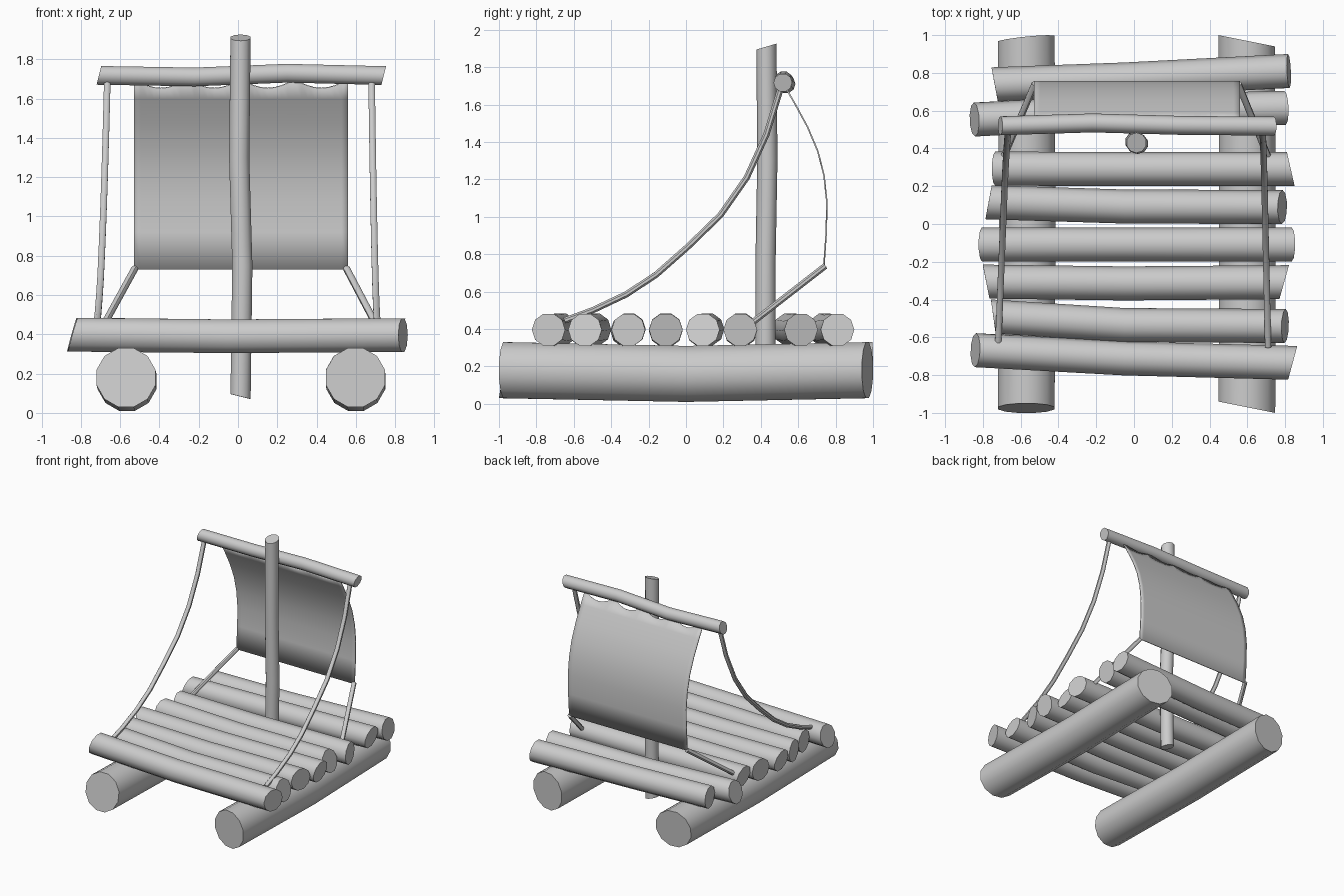
import bpy, bmesh
from math import sin, cos, pi, radians
from mathutils import Vector as V

if "Cube" in bpy.data.objects:
    bpy.data.objects.remove(bpy.data.objects["Cube"])


def finish(name, bm, angle=45):
    bmesh.ops.recalc_face_normals(bm, faces=bm.faces)
    me = bpy.data.meshes.new(name)
    bm.to_mesh(me)
    bm.free()
    ob = bpy.data.objects.new(name, me)
    bpy.context.collection.objects.link(ob)
    bpy.ops.object.select_all(action='DESELECT')
    ob.select_set(True)
    bpy.context.view_layer.objects.active = ob
    bpy.ops.object.shade_smooth_by_angle(angle=radians(angle))
    return ob


def pole(name, pts, r, n, ref, cut0=(0, 0, 0), cut1=(0, 0, 0)):
    """Tube along pts; cut0/cut1 are the slopes of the sawn ends."""
    pts = [V(p) for p in pts]
    bm = bmesh.new()
    rings = []
    last = len(pts) - 1
    for i, p in enumerate(pts):
        t = (pts[min(i + 1, last)] - pts[max(i - 1, 0)]).normalized()
        axis = (pts[-1] - pts[0]).normalized() if i in (0, last) and ref != 'rope' else t
        up = V((1, 0, 0)) if ref == 'rope' else V(ref)
        v = axis.cross(up).normalized()
        u = v.cross(axis)
        cut = V(cut0) if i == 0 else V(cut1) if i == last else V()
        ring = []
        for k in range(n):
            a = 2 * pi * (k + 0.5) / n
            d = (u * cos(a) + v * sin(a)) * r
            ring.append(bm.verts.new(p + d + axis * cut.dot(d)))
        rings.append(ring)
    for a, b in zip(rings, rings[1:]):
        for k in range(n):
            bm.faces.new((a[k], a[(k + 1) % n], b[(k + 1) % n], b[k]))
    bm.faces.new(rings[0])
    bm.faces.new(rings[-1])
    return finish(name, bm)


# Two big floats running front to back
pole("float_left", [(-.57, -.975, .18), (-.565, 0, .16), (-.57, .98, .18)],
     .155, 12, (0, 0, 1), (0, 0, .17), (.1, 0, .08))
pole("float_right", [(.598, -.97, .18), (.6, 0, .16), (.597, .97, .18)],
     .155, 12, (0, 0, 1), (-.2, 0, 0), (-.2, 0, 0))

# Deck logs: left x, left y, right x, right y, mid bend in y, left cut, right cut
deck = [
    (-.84, -.668, .84, -.735, -.01, (0, 0, .28), (0, .23, 0)),
    (-.745, -.49, .80, -.54, -.02, (0, -.17, 0), (0, 0, -.22)),
    (-.783, -.305, .795, -.308, -.008, (0, -.2, 0), (0, .28, 0)),
    (-.805, -.108, .835, -.108, 0, (0, 0, -.2), (0, 0, .2)),
    (-.77, .115, .785, .09, -.01, (0, .17, 0), (0, 0, -.28)),
    (-.735, .293, .83, .29, 0, (0, 0, -.2), (0, -.23, 0)),
    (-.845, .553, .80, .615, .01, (0, 0, .28), (0, 0, .2)),
    (-.738, .74, .82, .81, -.01, (0, -.14, 0), (0, 0, -.12)),
]
for i, (x0, y0, x1, y1, bend, c0, c1) in enumerate(deck):
    pole(f"deck_log_{i + 1}",
         [(x0, y0, .398), (-.05, (y0 + y1) / 2 + bend, .39), (x1, y1, .396)],
         .09, 10, (0, 0, 1), c0, c1)

# Mast and yard
pole("mast", [(.013, .425, .083), (.022, .425, .75), (.006, .435, 1.3), (.013, .43, 1.91)],
     .054, 10, (1, 0, 0), (-.25, 0, 0), (0, .3, 0))
pole("yard", [(-.708, .52, 1.718), (-.22, .535, 1.71), (.25, .522, 1.729), (.742, .518, 1.717)],
     .05, 10, (0, 0, 1), (0, 0, .25), (0, 0, .25))

# Billowing sail with a scalloped top edge
profile = [(.53, 1.695), (.585, 1.6), (.65, 1.48), (.705, 1.35), (.738, 1.22),
           (.753, 1.08), (.75, .92), (.737, .73)]
bm = bmesh.new()
nx = 32
grid = []
for j, (y, z) in enumerate(profile):
    row = []
    for i in range(nx + 1):
        dip = .042 * abs(sin(4 * pi * i / nx)) if j == 0 else 0
        row.append(bm.verts.new((-.53 + 1.09 * i / nx, y + dip * .58, z - dip)))
    grid.append(row)
for a, b in zip(grid, grid[1:]):
    for i in range(nx):
        bm.faces.new((a[i], a[i + 1], b[i + 1], b[i]))
sail = finish("sail", bm)
mod = sail.modifiers.new("thickness", 'SOLIDIFY')
mod.thickness = .008
mod.offset = 0

# Stay ropes from yard to front log, sheet ropes from sail corners to deck
stay = [(.51, 1.70), (.43, 1.44), (.325, 1.21), (.185, 1.01), (.01, .84),
        (-.16, .69), (-.32, .585), (-.5, .5), (-.65, .445)]
for side, top, foot, clew, cleat in (("left", -.665, -.72, -.525, -.69),
                                     ("right", .68, .71, .552, .71)):
    path = [(top + (foot - top) * i / 8, y, z) for i, (y, z) in enumerate(stay)]
    pole(f"stay_rope_{side}", path, .018, 8, 'rope')
    pole(f"sheet_rope_{side}", [(clew, .742, .735), (cleat, .355, .435)], .018, 8, 'rope')
